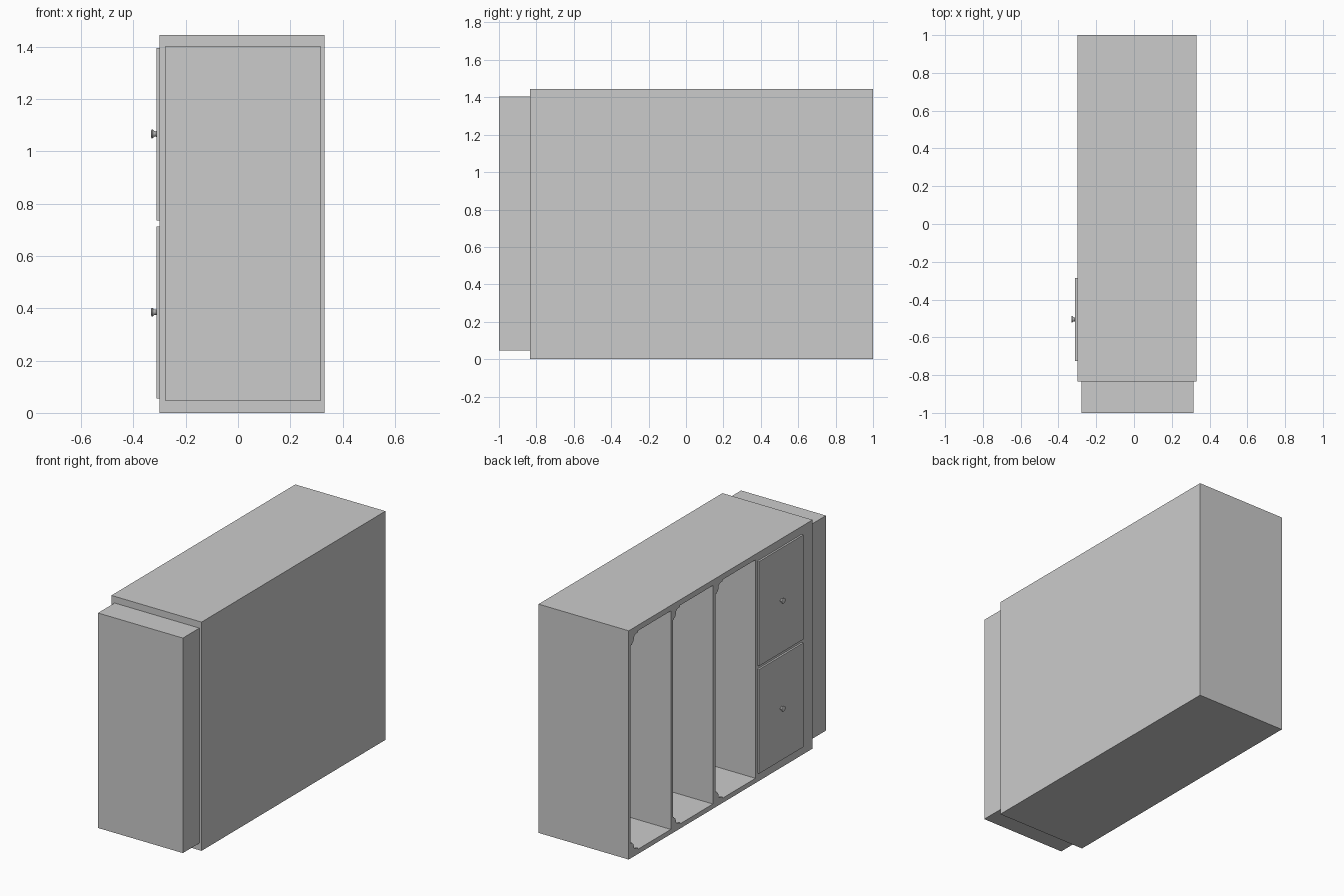
import bpy, bmesh, math

if "Cube" in bpy.data.objects:
    bpy.data.objects.remove(bpy.data.objects["Cube"])


def mesh_object(name, bm):
    bmesh.ops.recalc_face_normals(bm, faces=bm.faces)
    me = bpy.data.meshes.new(name)
    bm.to_mesh(me)
    bm.free()
    ob = bpy.data.objects.new(name, me)
    bpy.context.collection.objects.link(ob)
    return ob


def box(name, x0, x1, y0, y1, z0, z1):
    bm = bmesh.new()
    bmesh.ops.create_cube(bm, size=1)
    for v in bm.verts:
        v.co = (x0 if v.co.x < 0 else x1,
                y0 if v.co.y < 0 else y1,
                z0 if v.co.z < 0 else z1)
    return mesh_object(name, bm)


# Main cabinet with three open bays on the left side
body = box("cabinet_body", -0.30, 0.33, -0.835, 1.0, 0.0, 1.445)
bays = [(0.58, 0.98), (0.16, 0.56), (-0.265, 0.135)]
BAY_Z0, BAY_Z1 = 0.03, 1.41
for i, (y0, y1) in enumerate(bays):
    cutter = box(f"bay_cutter_{i + 1}", -0.4, 0.31, y0, y1, BAY_Z0, BAY_Z1)
    cutter.hide_render = True
    cutter.hide_viewport = True
    cutter.display_type = 'WIRE'
    mod = body.modifiers.new(f"bay_{i + 1}", 'BOOLEAN')
    mod.operation = 'DIFFERENCE'
    mod.solver = 'EXACT'
    mod.object = cutter

# Narrower block on the front end
box("end_block", -0.278, 0.315, -1.0, -0.835, 0.045, 1.403)


# Curved corner brackets at the outer edge of each bay
def bracket(name, y, z, up):
    w, h, t = 0.07, 0.065, 0.015
    pts = [(0, 0), (w, 0), (w, 0.15 * h)]
    for k in range(7):
        a = math.pi / 2 * k / 6
        pts.append((w * (0.9 - 0.45 * math.sin(a)),
                    h * (0.45 - 0.30 * math.cos(a))))
    for k in range(7):
        a = math.pi / 2 * k / 6
        pts.append((w * (0.15 + 0.30 * math.cos(a)),
                    h * (0.45 + 0.45 * math.sin(a))))
    pts += [(0.15 * w, h), (0, h)]
    bm = bmesh.new()
    face = bm.faces.new([bm.verts.new((-0.30, y - p, z + up * q)) for p, q in pts])
    ret = bmesh.ops.extrude_face_region(bm, geom=[face])
    verts = [g for g in ret["geom"] if isinstance(g, bmesh.types.BMVert)]
    bmesh.ops.translate(bm, vec=(t, 0, 0), verts=verts)
    return mesh_object(name, bm)


for i, (y0, y1) in enumerate(bays):
    bracket(f"bracket_bottom_{i + 1}", y1, BAY_Z0, 1)
    bracket(f"bracket_top_{i + 1}", y1, BAY_Z1, -1)


# Round knob turned about the x axis
def knob(name, y, z, n=20):
    profile = [(-0.309, 0.013), (-0.314, 0.010), (-0.320, 0.011),
               (-0.327, 0.017), (-0.330, 0.017), (-0.332, 0.013)]
    bm = bmesh.new()
    rings = [[bm.verts.new((x, y + r * math.cos(2 * math.pi * k / n),
                            z + r * math.sin(2 * math.pi * k / n)))
              for k in range(n)] for x, r in profile]
    for a, b in zip(rings, rings[1:]):
        for k in range(n):
            m = (k + 1) % n
            bm.faces.new((a[k], a[m], b[m], b[k]))
    bm.faces.new(rings[0])
    bm.faces.new(rings[-1])
    ob = mesh_object(name, bm)
    bpy.ops.object.select_all(action='DESELECT')
    bpy.context.view_layer.objects.active = ob
    ob.select_set(True)
    bpy.ops.object.shade_smooth_by_angle()


# Two stacked doors with knobs
for name, z0, z1, zk in (("lower", 0.055, 0.713, 0.385), ("upper", 0.735, 1.395, 1.067)):
    box(f"{name}_door", -0.312, -0.299, -0.725, -0.285, z0, z1)
    knob(f"{name}_door_knob", -0.505, zk)
